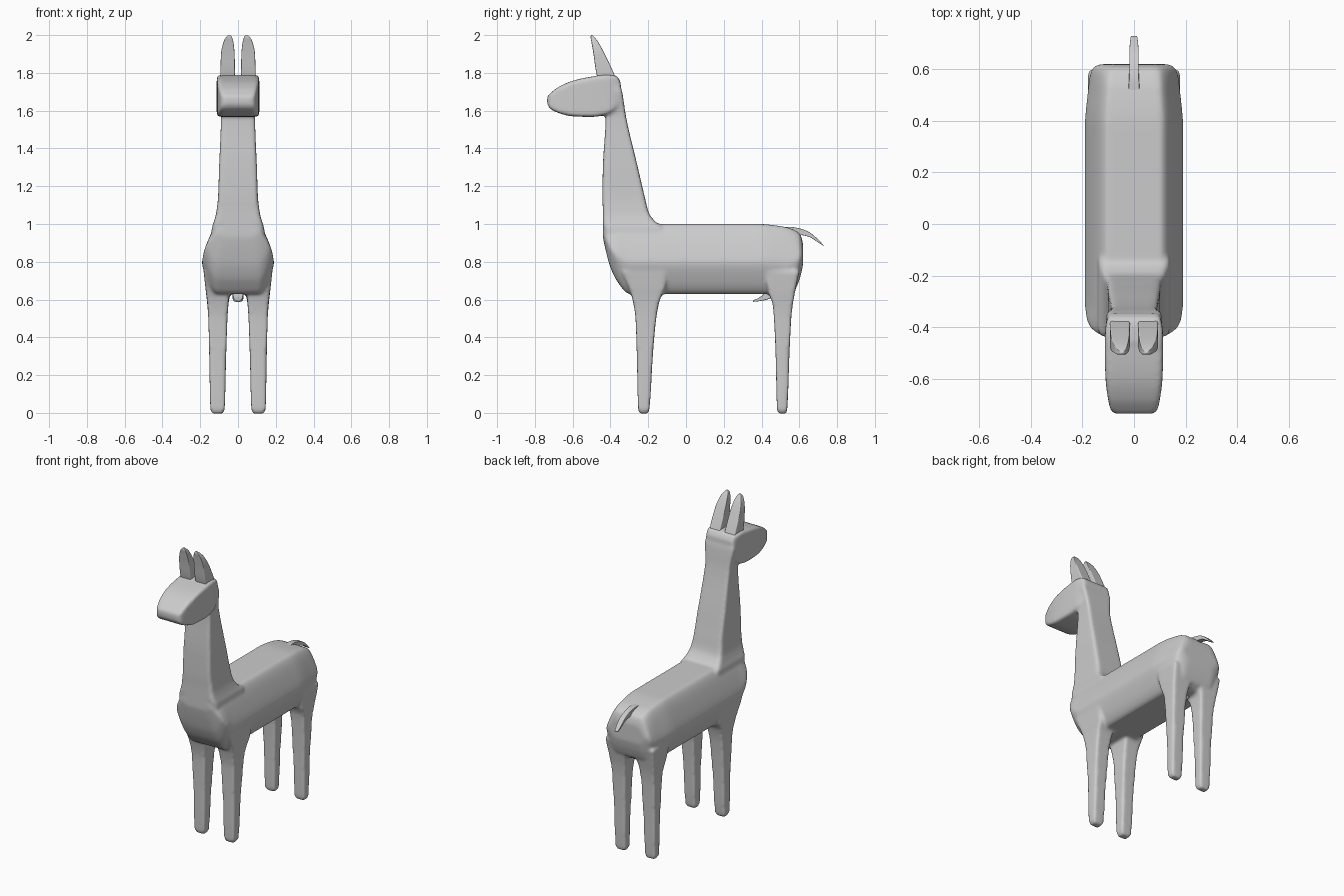
import bpy, bmesh

if "Cube" in bpy.data.objects:
    bpy.data.objects.remove(bpy.data.objects["Cube"])


def outline(points, rounds=3):
    """Round a polygon by corner cutting and rescale it to the -1..1 square."""
    for _ in range(rounds):
        cut = []
        for i, (ax, ay) in enumerate(points):
            bx, by = points[(i + 1) % len(points)]
            cut += [(ax * .75 + bx * .25, ay * .75 + by * .25),
                    (ax * .25 + bx * .75, ay * .25 + by * .75)]
        points = cut
    mu = max(abs(p[0]) for p in points)
    hi, lo = max(p[1] for p in points), min(p[1] for p in points)
    return [(u / mu, 2 * (v - lo) / (hi - lo) - 1) for u, v in points]


BOX = outline([(-.6, -1), (.6, -1), (1, -1), (1, -.6), (1, .6), (1, 1),
               (.6, 1), (-.6, 1), (-1, 1), (-1, .6), (-1, -.6), (-1, -1)])
BARREL = outline([(-.4, -1), (.4, -1), (.7, -1), (1, -.25), (1, .05), (.66, 1),
                  (.4, 1), (-.4, 1), (-.66, 1), (-1, .05), (-1, -.25), (-.7, -1)])


def refine(rows, steps=5):
    """Monotone cubic interpolation between the given sections."""
    n = len(rows)
    d = [[(b - a) / (q[0] - p[0]) for a, b in zip(p, q)] for p, q in zip(rows, rows[1:])]

    def slope(i, k):
        if i in (0, n - 1):
            return d[min(i, n - 2)][k]
        a, b = d[i - 1][k], d[i][k]
        return 2 * a * b / (a + b) if a * b > 0 else 0

    out = []
    for i in range(n - 1):
        p, q = rows[i], rows[i + 1]
        h = q[0] - p[0]
        for j in range(steps):
            s = j / steps
            out.append([(2*s**3 - 3*s*s + 1) * p[k] + (s**3 - 2*s*s + s) * h * slope(i, k)
                        + (3*s*s - 2*s**3) * q[k] + (s**3 - s*s) * h * slope(i + 1, k)
                        for k in range(len(p))])
    return out + [list(rows[-1])]


def loft(bm, axis, shape, rows, side=1):
    """Skin sections (position, low, high, x0, x1) or (position, low, high, half width)."""
    rows = [r if len(r) == 5 else (*r[:3], -r[3], r[3]) for r in rows]
    rings = []
    for t, lo, hi, x0, x1 in refine(rows):
        ring = []
        for u, v in shape:
            x = side * ((x0 + x1) / 2 + u * (x1 - x0) / 2)
            w = (lo + hi) / 2 + v * (hi - lo) / 2
            ring.append(bm.verts.new((x, t, w) if axis == 'y' else (x, w, t)))
        rings.append(ring)
    faces = [bm.faces.new(rings[0]), bm.faces.new(rings[-1])]
    n = len(shape)
    for a, b in zip(rings, rings[1:]):
        faces += [bm.faces.new((a[i], a[(i + 1) % n], b[(i + 1) % n], b[i])) for i in range(n)]
    bmesh.ops.recalc_face_normals(bm, faces=faces)


def finish(bm, name):
    mesh = bpy.data.meshes.new(name)
    bm.to_mesh(mesh)
    bm.free()
    mesh.polygons.foreach_set("use_smooth", [True] * len(mesh.polygons))
    ob = bpy.data.objects.new(name, mesh)
    bpy.context.collection.objects.link(ob)
    return ob


bm = bmesh.new()
# trunk
loft(bm, 'y', BARREL, [
    (-.44, .93, 1.0, .11), (-.425, .86, 1.0, .14), (-.40, .77, 1.0, .17),
    (-.36, .69, 1.0, .185), (-.30, .63, 1.0, .19), (.38, .63, 1.0, .19),
    (.52, .63, .985, .178), (.58, .66, .965, .17), (.605, .72, .945, .16),
    (.619, .78, .90, .135)])
# neck
loft(bm, 'z', BOX, [
    (.85, -.40, -.12, .15), (.98, -.435, -.12, .138), (1.01, -.44, -.16, .128),
    (1.06, -.44, -.197, .115), (1.15, -.442, -.22, .105), (1.3, -.44, -.255, .10),
    (1.57, -.425, -.318, .09), (1.65, -.43, -.33, .10), (1.70, -.44, -.338, .108),
    (1.75, -.45, -.357, .102), (1.79, -.46, -.39, .09)])
# head
loft(bm, 'y', BOX, [
    (-.735, 1.635, 1.675, .075), (-.72, 1.612, 1.69, .09), (-.68, 1.59, 1.722, .10),
    (-.60, 1.57, 1.758, .11), (-.50, 1.567, 1.78, .113), (-.42, 1.58, 1.79, .112),
    (-.37, 1.61, 1.785, .105), (-.345, 1.65, 1.75, .095)])
# legs, left and right
for side in (1, -1):
    loft(bm, 'z', BOX, [
        (-.004, -.245, -.202, .08, .135), (.02, -.253, -.194, .071, .146),
        (.3, -.260, -.176, .063, .152), (.5, -.267, -.158, .056, .157),
        (.6, -.283, -.138, .049, .164), (.66, -.302, -.11, .04, .172),
        (.75, -.342, -.10, .03, .182)], side)
    loft(bm, 'z', BOX, [
        (-.004, .49, .53, .08, .135), (.02, .482, .536, .071, .146),
        (.3, .475, .547, .063, .152), (.5, .466, .557, .056, .157),
        (.58, .458, .566, .050, .163), (.64, .435, .577, .04, .17),
        (.75, .42, .60, .03, .18)], side)
# fuse the parts into one soft skin
body = finish(bm, "body")
fuse = body.modifiers.new("Fuse", 'REMESH')
fuse.mode = 'VOXEL'
fuse.voxel_size = .009
fuse.use_smooth_shade = True
soft = body.modifiers.new("Soften", 'SMOOTH')
soft.factor = .5
soft.iterations = 8

# ears
for side, name in ((1, "ear_left"), (-1, "ear_right")):
    bm = bmesh.new()
    loft(bm, 'z', BOX, [
        (1.72, -.45, -.35, .02, .09), (1.8, -.475, -.383, .016, .093),
        (1.9, -.49, -.43, .018, .09), (1.96, -.50, -.463, .024, .078),
        (1.99, -.505, -.485, .032, .063), (2.0, -.503, -.495, .04, .053)], side)
    finish(bm, name)

# tail
bm = bmesh.new()
loft(bm, 'y', BOX, [
    (.48, .94, .985, .024), (.55, .94, .985, .02), (.60, .942, .977, .018),
    (.65, .932, .958, .018), (.70, .902, .918, .016), (.728, .883, .887, .012)])
finish(bm, "tail")

# small belly tuft
bm = bmesh.new()
loft(bm, 'y', BOX, [
    (.355, .588, .595, .012), (.39, .592, .612, .024),
    (.43, .60, .64, .028), (.48, .62, .65, .03)])
finish(bm, "belly_tuft")
